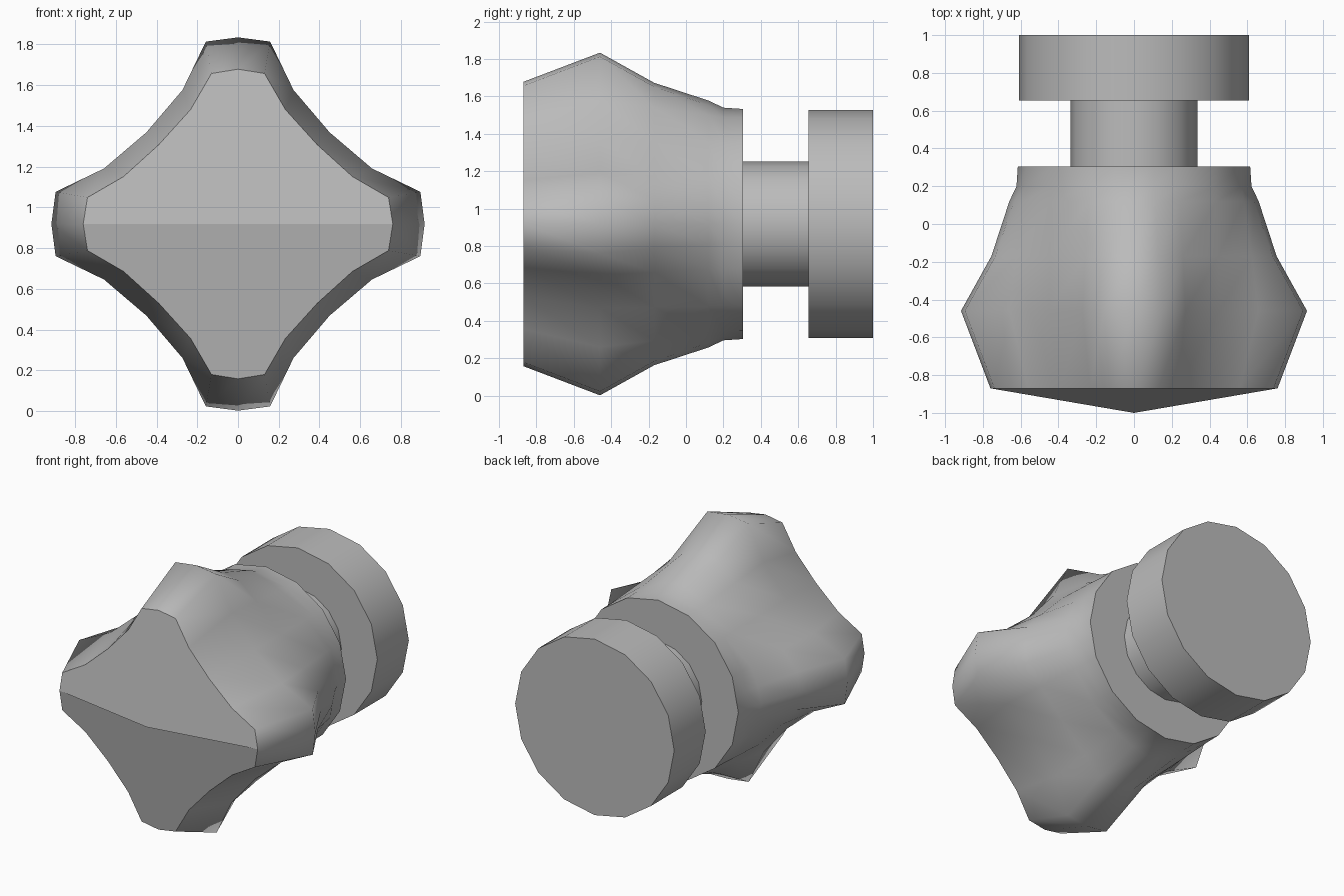
import bpy
import bmesh
from math import sin, cos, radians

cube = bpy.data.objects.get("Cube")
if cube:
    bpy.data.objects.remove(cube, do_unlink=True)

AXIS_Z = 0.918

metal = bpy.data.materials.new("grey metal")
metal.use_nodes = True
GREY = (0.5, 0.5, 0.5, 1)
metal.diffuse_color = GREY
metal.node_tree.nodes["Principled BSDF"].inputs["Base Color"].default_value = GREY


def ring(bm, y, points):
    return [bm.verts.new((r * sin(radians(a)), y, AXIS_Z + r * cos(radians(a))))
            for a, r in points]


def bridge(bm, rings):
    """Join successive rings with smooth quads."""
    for a, b in zip(rings, rings[1:]):
        for i in range(len(a)):
            j = (i + 1) % len(a)
            bm.faces.new((a[i], a[j], b[j], b[i])).smooth = True


def finish(bm, name):
    bmesh.ops.recalc_face_normals(bm, faces=bm.faces)
    mesh = bpy.data.meshes.new(name)
    bm.to_mesh(mesh)
    bm.free()
    mesh.materials.append(metal)
    obj = bpy.data.objects.new(name, mesh)
    bpy.context.collection.objects.link(obj)


def disc(name, radius, y0, y1):
    bm = bmesh.new()
    points = [(i * 22.5, radius) for i in range(16)]
    rings = [ring(bm, y, points) for y in (y0, y1)]
    bridge(bm, rings)
    for r in rings:
        bm.faces.new(r)
    finish(bm, name)


def lobed(tip, shoulder, flank, valley):
    """Four-lobed section from the radii of one eighth of it."""
    quarter = [(0, tip), (10, shoulder), (22.5, flank), (45, valley),
               (67.5, flank), (80, shoulder)]
    return [(a + 90 * q, r) for q in range(4) for a, r in quarter]


# Four-lobed grip, blending to a round collar at the back
sections = [
    (-0.87, 0.76, 0.75, 0.608, 0.55),
    (-0.46, 0.916, 0.909, 0.712, 0.636),
    (-0.17, 0.755, 0.745, 0.675, 0.63),
    (0.12, 0.66, 0.645, 0.63, 0.62),
    (0.20, 0.622, 0.61, 0.617, 0.616),
    (0.305, 0.615, 0.603, 0.615, 0.615),
]
bm = bmesh.new()
rings = [ring(bm, y, lobed(*radii)) for y, *radii in sections]
bridge(bm, rings)
bm.faces.new(rings[-1])

# Front face: upper and lower halves meeting in a shallow peak
peak = bm.verts.new((0, -1, AXIS_Z))
front = rings[0]
bm.faces.new([peak] + front[18:] + front[:7])
bm.faces.new([peak] + front[6:19])
finish(bm, "grip")

# Neck and round base plate
disc("neck", 0.335, 0.29, 0.67)
disc("base_plate", 0.61, 0.655, 1.0)
